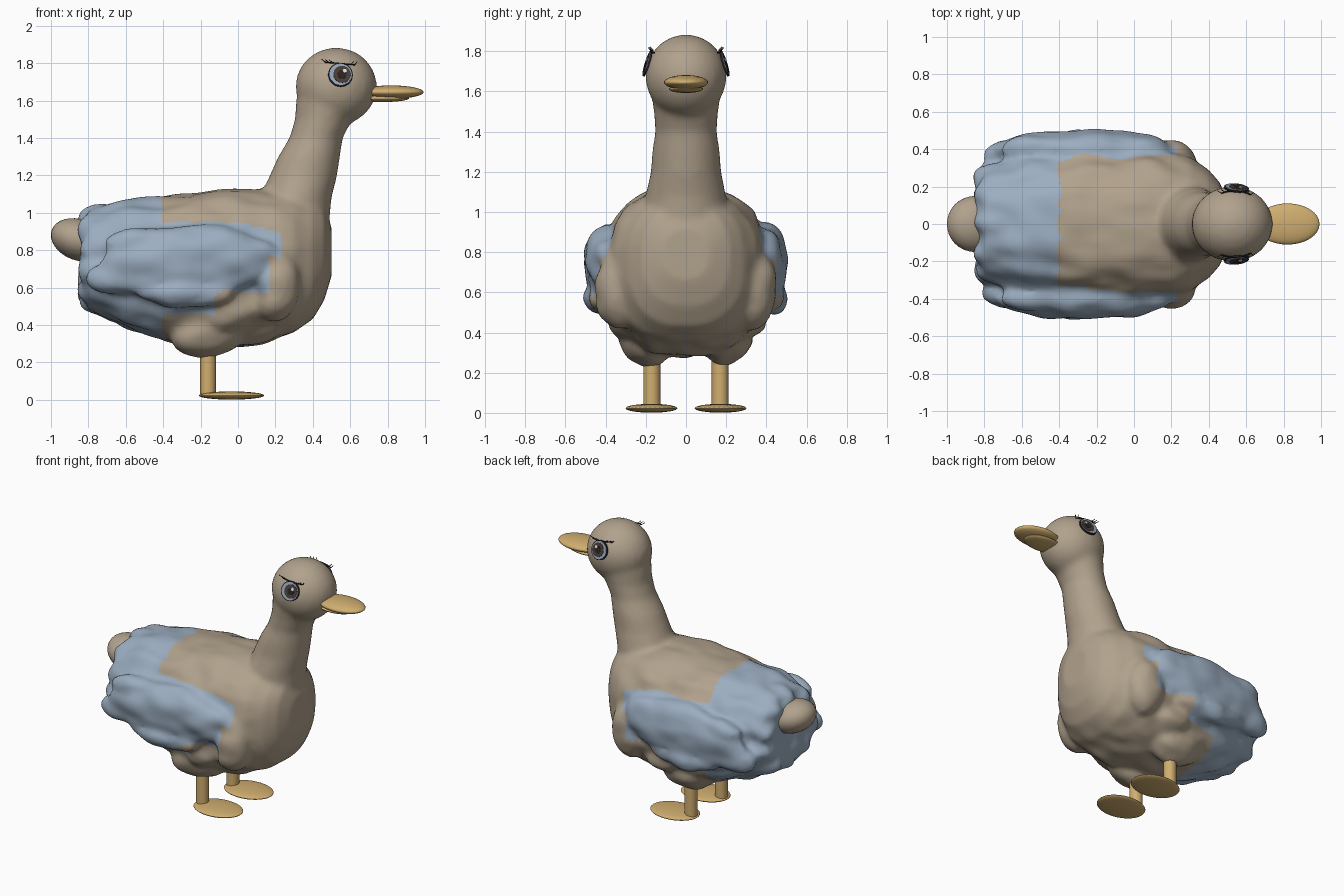
import bpy, bmesh, math
from mathutils import Vector, Matrix, noise

if "Cube" in bpy.data.objects:
    bpy.data.objects.remove(bpy.data.objects["Cube"])


def material(name, r, g, b):
    m = bpy.data.materials.new(name)
    m.use_nodes = True
    m.diffuse_color = (r, g, b, 1)
    bsdf = m.node_tree.nodes["Principled BSDF"]
    bsdf.inputs["Base Color"].default_value = (r, g, b, 1)
    bsdf.inputs["Roughness"].default_value = 0.8
    return m


tan = material("tan plumage", 0.44, 0.36, 0.265)
blue = material("blue grey plumage", 0.33, 0.42, 0.53)
amber = material("amber beak and legs", 0.63, 0.42, 0.16)
dark = material("dark lashes", 0.02, 0.018, 0.018)
sclera = material("pale blue eye", 0.3, 0.38, 0.5)
brown = material("brown iris", 0.07, 0.045, 0.035)
white = material("eye highlight", 0.75, 0.8, 0.85)


def finish(name, mat):
    ob = bpy.context.object
    ob.name = name
    ob.data.materials.append(mat)
    bpy.ops.object.shade_smooth_by_angle()


def ellipsoid(name, loc, size, mat, tilt=0):
    bpy.ops.mesh.primitive_uv_sphere_add(segments=32, ring_count=16, radius=1,
                                         location=loc, rotation=(0, tilt, 0))
    bpy.context.object.scale = size
    finish(name, mat)


def cylinder(name, loc, radius, depth, mat, rot=(0, 0, 0)):
    bpy.ops.mesh.primitive_cylinder_add(vertices=32, radius=radius, depth=depth,
                                        location=loc, rotation=rot)
    finish(name, mat)


def loft(bm, rings):
    loops = [[bm.verts.new(p) for p in ring] for ring in rings]
    for a, b in zip(loops, loops[1:]):
        for i in range(len(a)):
            j = (i + 1) % len(a)
            bm.faces.new((a[i], a[j], b[j], b[i]))
    bm.faces.new(loops[0])
    bm.faces.new(loops[-1])


def lump(bm, loc, size, tilt=0):
    mat = Matrix.Translation(loc) @ Matrix.Rotation(tilt, 4, "Y") @ Matrix.Diagonal((*size, 1))
    bmesh.ops.create_uvsphere(bm, u_segments=24, v_segments=14, radius=1, matrix=mat)


def squircle(n=36, power=0.82):
    for i in range(n):
        t = math.tau * i / n
        c, s = math.cos(t), math.sin(t)
        yield (math.copysign(abs(c) ** power, c), math.copysign(abs(s) ** power, s))


# Torso: x, bottom, top, half width
torso = [(-.84, .54, .95, .22), (-.8, .47, 1.02, .3), (-.6, .385, 1.07, .37),
         (-.4, .315, 1.09, .4), (-.2, .285, 1.11, .41), (0, .285, 1.13, .41),
         (.15, .305, 1.12, .4), (.3, .36, 1.1, .36), (.4, .43, 1.07, .29),
         (.46, .53, 1.03, .22), (.5, .66, .92, .12)]
# Neck: z, back x, front x, half width
neck = [(.85, .14, .48, .2), (1.08, .12, .5, .2), (1.2, .17, .53, .175),
        (1.3, .215, .545, .168), (1.4, .275, .56, .153), (1.5, .305, .61, .16),
        (1.6, .31, .69, .175)]
bm = bmesh.new()
loft(bm, [[(x, w * c, (lo + hi) / 2 + (hi - lo) / 2 * s) for c, s in squircle()]
          for x, lo, hi, w in torso])
loft(bm, [[((b + f) / 2 + (f - b) / 2 * c, w * s, z) for c, s in squircle(power=1)]
          for z, b, f, w in neck])

# Head
head_c, head_r = Vector((.525, 0, 1.675)), Vector((.218, .203, .208))
lump(bm, head_c, head_r)

for s in (-1, 1):
    # Shoulder and thigh
    lump(bm, (.2, s * .33, .62), (.13, .125, .21))
    lump(bm, (-.17, s * .2, .37), (.2, .13, .135))
    lump(bm, (-.05, s * .28, .47), (.15, .12, .1))
    # Folded wing and its feather rows
    lump(bm, (-.27, s * .4, .74), (.48, .105, .2), -.05)
    lump(bm, (-.57, s * .37, .66), (.25, .09, .1), -.1)
    lump(bm, (-.5, s * .4, .83), (.22, .075, .08))
    lump(bm, (-.28, s * .42, .57), (.26, .085, .08))
# Rear feathers fanned around the tail
for i in range(10):
    t = math.tau * (i + .5) / 10
    lump(bm, (-.71, .26 * math.cos(t), .75 + .22 * math.sin(t)), (.15, .085, .085))

mesh = bpy.data.meshes.new("body")
bm.to_mesh(mesh)
bm.free()
body = bpy.data.objects.new("body", mesh)
bpy.context.collection.objects.link(body)
bpy.ops.object.select_all(action="DESELECT")
bpy.context.view_layer.objects.active = body
body.select_set(True)
remesh = body.modifiers.new("merge", "REMESH")
remesh.mode = "VOXEL"
remesh.voxel_size = .02
smooth = body.modifiers.new("soften", "SMOOTH")
smooth.factor = .5
smooth.iterations = 5
bpy.ops.object.convert(target="MESH")


def is_blue(p):
    if p.x < -.4:
        return True
    low = .46 if p.x < -.12 else .58
    front = .23 if p.z > .76 else .165
    high = .95 - max(0, p.x) * .25
    return abs(p.y) > .3 and p.x < front and low < p.z < high


# Feathery unevenness, fading out on the chest and neck, then plumage colours
mesh = body.data
mesh.materials.clear()
mesh.materials.append(tan)
mesh.materials.append(blue)
bm = bmesh.new()
bm.from_mesh(mesh)
bm.normal_update()
for v in bm.verts:
    p = v.co
    fade = max(0, min(1, (.4 - p.x) * 4)) * max(0, min(1, (1.2 - p.z) * 6))
    bump = noise.noise(Vector((p.x * 6, p.y * 9, p.z * 9)))
    v.co = p + v.normal * bump * .022 * fade
for f in bm.faces:
    f.smooth = True
    f.material_index = int(is_blue(f.calc_center_median()))
bm.to_mesh(mesh)
bm.free()

# Tail and beak
ellipsoid("tail", (-.85, 0, .855), (.155, .15, .11), tan, .35)
ellipsoid("upper_beak", (.82, 0, 1.645), (.172, .11, .036), amber)
ellipsoid("lower_beak", (.77, 0, 1.612), (.145, .085, .02), amber)


def on_head(x, z, s, lift):
    dx, dz = x - head_c.x, z - head_c.z
    dy = head_r.y * math.sqrt(1 - (dx / head_r.x) ** 2 - (dz / head_r.z) ** 2)
    n = Vector((dx / head_r.x ** 2, s * dy / head_r.y ** 2, dz / head_r.z ** 2)).normalized()
    return head_c + Vector((dx, s * dy, dz)) + n * lift, n


def strand(name, points, radius):
    cu = bpy.data.curves.new(name, "CURVE")
    cu.dimensions = "3D"
    cu.bevel_depth = radius
    cu.bevel_resolution = 1
    sp = cu.splines.new("POLY")
    sp.points.add(len(points) - 1)
    for q, p in zip(sp.points, points):
        q.co = (*p, 1)
    cu.materials.append(dark)
    bpy.context.collection.objects.link(bpy.data.objects.new(name, cu))


# Eye layers: name, sideways shift, upward shift, radius, height, material
eye_layers = [("eye_rim", 0, 0, .066, .004, dark), ("eye_white", 0, 0, .06, .007, sclera),
              ("iris", .008, 0, .047, .009, brown), ("pupil", .008, 0, .024, .011, dark),
              ("eye_glint", .022, .018, .011, .013, white)]
for s, side in ((1, "left"), (-1, "right")):
    # Leg and foot
    cylinder(side + "_leg", (-.16, s * .17, .17), .042, .28, amber)
    ellipsoid(side + "_foot", (-.035, s * .172, .023), (.175, .129, .022), amber)

    # Eye as stacked thin discs
    centre, n = on_head(.548, 1.738, s, 0)
    rot = n.to_track_quat("Z", "Y").to_euler()
    up = (Vector((0, 0, 1)) - n * n.z).normalized()
    for name, dx, dz, r, top, mat in eye_layers:
        loc = centre + Vector((dx, 0, 0)) + up * dz + n * (top - .0045)
        cylinder(side + "_" + name, loc, r, .009, mat, rot)

    # Upper lid line and lashes
    lid = [on_head(.47 + .15 * i / 8, 1.798 - .013 * i / 8, s, .012)[0] for i in range(9)]
    strand(side + "_lid", lid, .004)
    for i in (0, 1, 2, 7, 8):
        lean = -.02 if i < 4 else .012
        strand(side + "_lash", [lid[i], lid[i] + Vector((lean, s * .012, .016))], .002)
